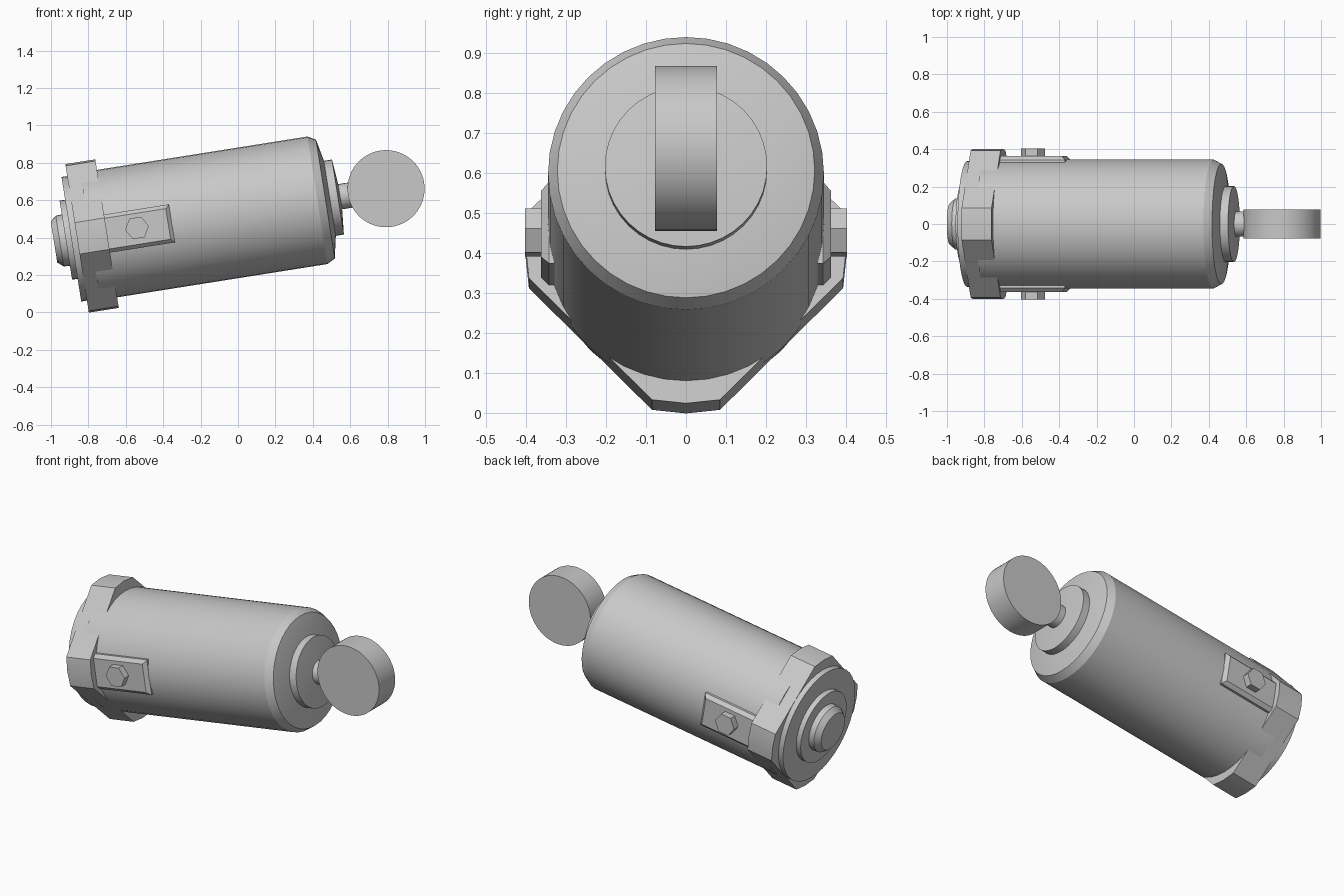
import bpy, bmesh, math
from mathutils import Matrix, Vector

if "Cube" in bpy.data.objects:
    bpy.data.objects.remove(bpy.data.objects["Cube"], do_unlink=True)

grey = bpy.data.materials.new("light_grey")
colour = (0.58, 0.58, 0.58, 1)
grey.use_nodes = True
grey.diffuse_color = colour
grey.node_tree.nodes["Principled BSDF"].inputs["Base Color"].default_value = colour

# Everything is built along x, then tipped up into place
TILT = Matrix.Translation((0, 0, 0.532)) @ Matrix.Rotation(math.radians(-9), 4, 'Y')


def loft(name, rings):
    """Skin matching rings of points and cap both ends."""
    bm = bmesh.new()
    loops = [[bm.verts.new(TILT @ Vector(p)) for p in ring] for ring in rings]
    count = len(loops[0])
    for a, b in zip(loops, loops[1:]):
        for i in range(count):
            j = (i + 1) % count
            bm.faces.new((a[i], a[j], b[j], b[i]))
    bm.faces.new(loops[0])
    bm.faces.new(loops[-1])
    bmesh.ops.recalc_face_normals(bm, faces=bm.faces)
    mesh = bpy.data.meshes.new(name)
    bm.to_mesh(mesh)
    bm.free()
    mesh.materials.append(grey)
    obj = bpy.data.objects.new(name, mesh)
    bpy.context.collection.objects.link(obj)
    bpy.ops.object.select_all(action='DESELECT')
    obj.select_set(True)
    bpy.context.view_layer.objects.active = obj
    bpy.ops.object.shade_smooth_by_angle(angle=math.radians(18))
    return obj


def circle(radius, sides):
    return [(radius * math.cos(math.tau * i / sides), radius * math.sin(math.tau * i / sides))
            for i in range(sides)]


def lathe(name, profile, sides=40):
    """Turn (x, radius) pairs around the long axis."""
    loft(name, [[(x, a, b) for a, b in circle(r, sides)] for x, r in profile])


# Main barrel with bevelled front shoulder
lathe("barrel", [(-0.80, 0.345), (0.43, 0.345), (0.473, 0.322), (0.497, 0.205)])
lathe("front_ring", [(0.48, 0.203), (0.541, 0.203), (0.553, 0.07)])
lathe("wheel_stem", [(0.53, 0.068), (0.65, 0.068)], 24)

# Rear cap, step and nose
lathe("rear_cap", [(-0.80, 0.337), (-0.902, 0.337)])
lathe("rear_step", [(-0.89, 0.214), (-0.932, 0.214)])
lathe("rear_nose", [(-0.92, 0.14), (-0.965, 0.137), (-0.996, 0.111)], 32)

# Flange: a diamond with four clipped, slightly rounded corners
outline = []
for k in range(4):
    turn = Matrix.Rotation(k * math.pi / 2, 2)
    outline += [turn @ Vector(p) for p in ((0.393, -0.085), (0.402, 0), (0.393, 0.085))]
loft("flange", [[(x, p.x, p.y) for p in outline] for x in (-0.871, -0.709)])

# Side plates with bevelled rims, and their hexagonal bolts
for side, label in ((1, "back"), (-1, "front")):
    plate = []
    for y, inset in ((0.28, 0), (0.343, 0), (0.363, 0.02)):
        x0, x1, h = -0.72, -0.358 - inset, 0.103 - inset
        plate.append([(x0, side * y, -h), (x1, side * y, -h), (x1, side * y, h), (x0, side * y, h)])
    loft(label + "_side_plate", plate)
    loft(label + "_bolt", [[(a - 0.546, side * y, b + 0.005) for a, b in circle(0.064, 6)]
                           for y in (0.34, 0.403)])

# Wheel at the tip, its axle running across the body
loft("wheel", [[(a + 0.802, y, b + 0.004) for a, b in circle(0.206, 64)] for y in (-0.077, 0.077)])
